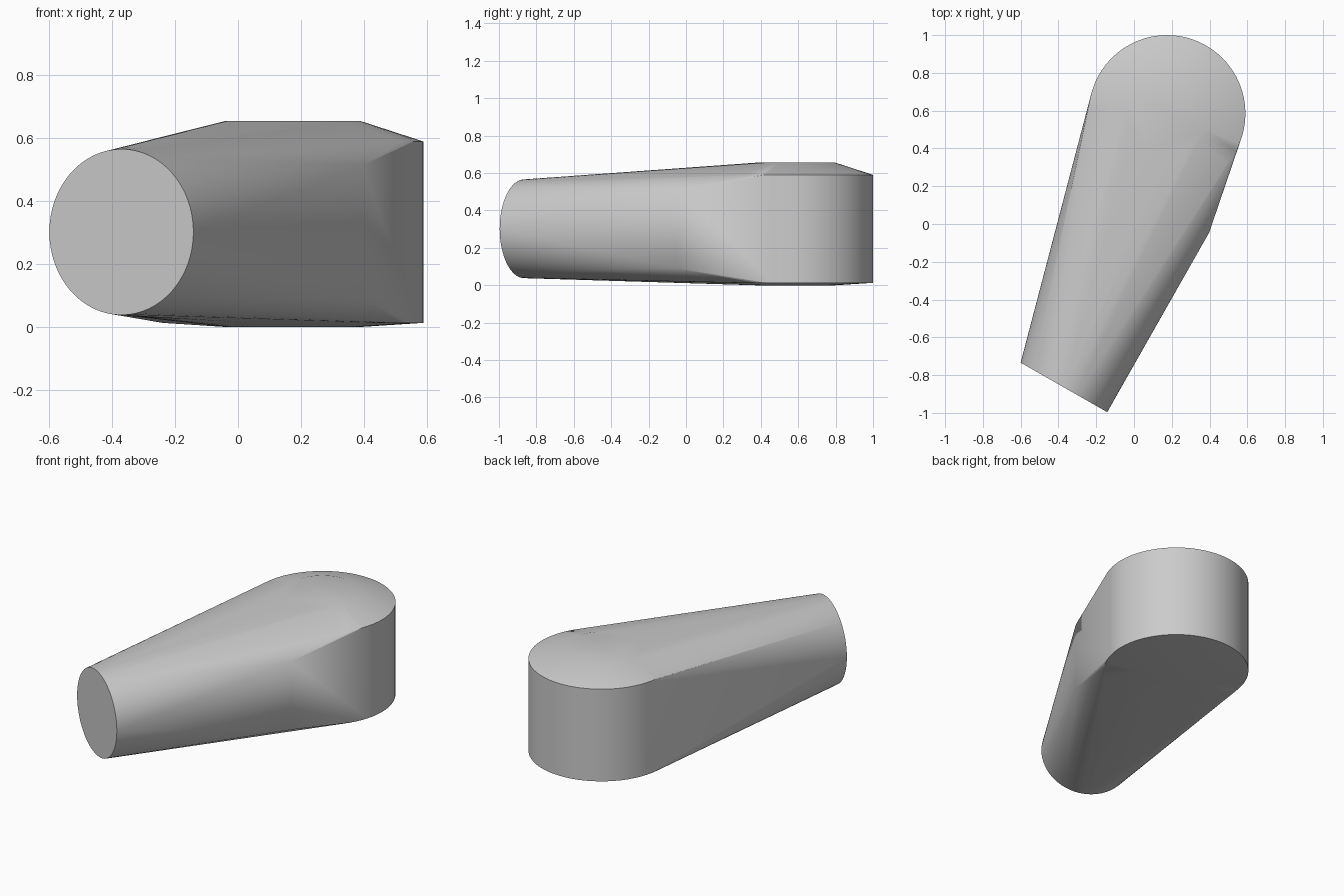
import bpy, bmesh
from math import cos, sin, pi, radians
from mathutils import Vector

cube = bpy.data.objects.get("Cube")
if cube:
    bpy.data.objects.remove(cube, do_unlink=True)

grey = bpy.data.materials.new("plain grey")
grey.use_nodes = True
colour = (0.6, 0.6, 0.6, 1)
grey.diffuse_color = colour
grey.node_tree.nodes["Principled BSDF"].inputs["Base Color"].default_value = colour


def ring(bm, centre, radius, u, v, count=64):
    """Add a circle of points spanned by the directions u and v."""
    for i in range(count):
        a = 2 * pi * i / count
        bm.verts.new(Vector(centre) + radius * (cos(a) * u + sin(a) * v))


X, Y, Z = Vector((1, 0, 0)), Vector((0, 1, 0)), Vector((0, 0, 1))
bm = bmesh.new()

# Upright round end: chamfered top and slightly domed underside
for z, r in ((0, 0.215), (0.013, 0.415), (0.59, 0.415), (0.655, 0.215)):
    ring(bm, (0.175, 0.585, z), r, X, Y)

# Slanted round mouth of the narrow end
across = Vector((0.455, -0.26, 0)).normalized()
ring(bm, (-0.371, -0.865, 0.302), 0.264, across, Z)

# Upright crease on the left flank
for z in (0.09, 0.515):
    bm.verts.new((0.398, -0.045, z))

# Stretch one skin over all of the sections
hull = bmesh.ops.convex_hull(bm, input=bm.verts)
loose = {g for g in hull["geom_interior"] + hull["geom_unused"]
         if isinstance(g, bmesh.types.BMVert)}
bmesh.ops.delete(bm, geom=list(loose), context="VERTS")
bmesh.ops.dissolve_limit(bm, angle_limit=radians(0.2), verts=bm.verts, edges=bm.edges)
bmesh.ops.recalc_face_normals(bm, faces=bm.faces)

mesh = bpy.data.meshes.new("tapered_body")
bm.to_mesh(mesh)
bm.free()
mesh.materials.append(grey)
body = bpy.data.objects.new("tapered_body", mesh)
bpy.context.collection.objects.link(body)

bpy.context.view_layer.objects.active = body
body.select_set(True)
bpy.ops.object.shade_smooth_by_angle(angle=radians(30))
